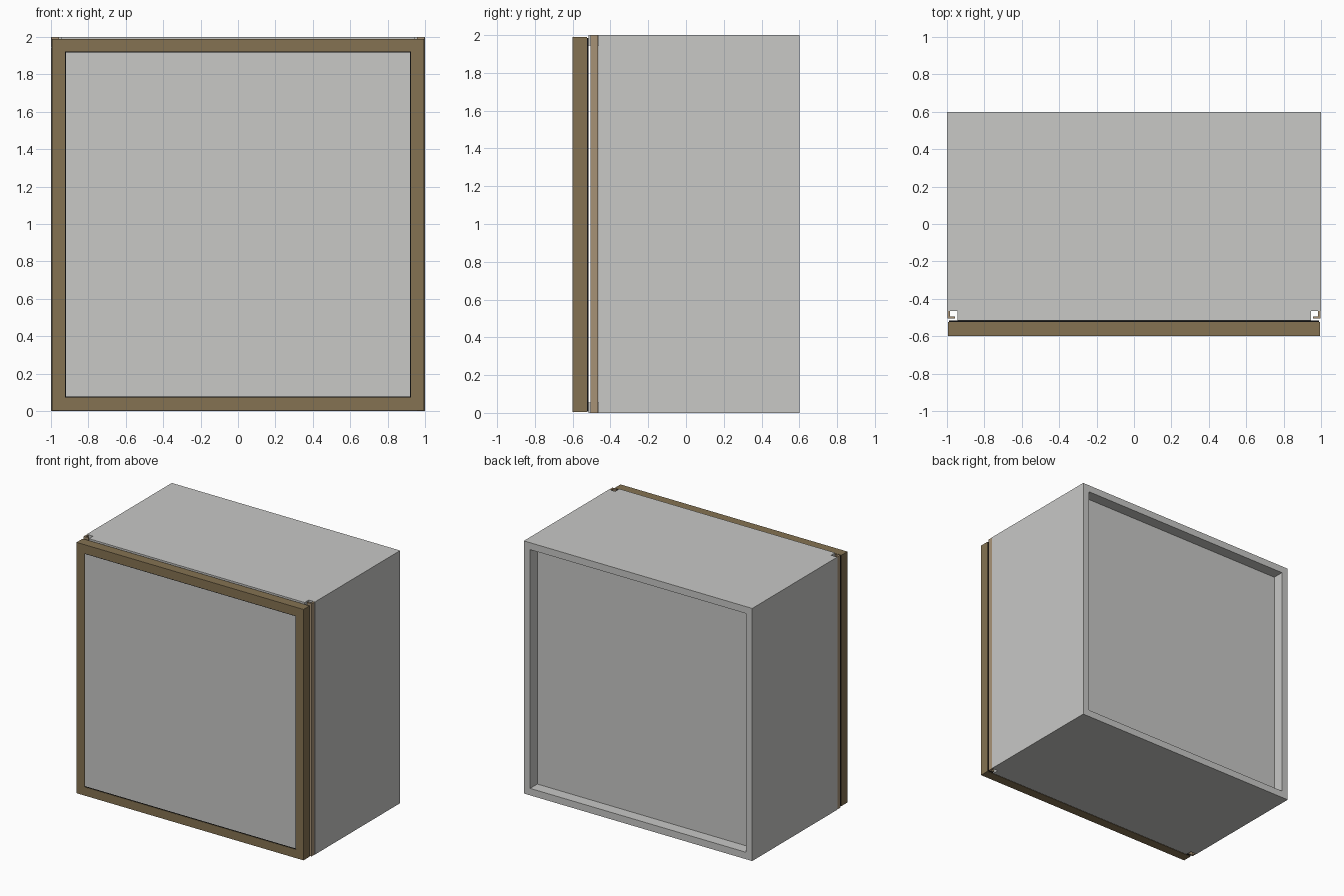
import bpy, bmesh

if "Cube" in bpy.data.objects:
    bpy.data.objects.remove(bpy.data.objects["Cube"])


def material(name, rgb):
    m = bpy.data.materials.new(name)
    m.diffuse_color = (*rgb, 1)
    m.use_nodes = True
    m.node_tree.nodes["Principled BSDF"].inputs["Base Color"].default_value = m.diffuse_color
    return m


GREY = material("light grey board", (0.58, 0.58, 0.565))
BROWN = material("brown frame", (0.235, 0.171, 0.084))
TAN = material("tan profile", (0.39, 0.29, 0.18))
BLACK = material("black seal", (0.004, 0.004, 0.004))


def finish(name, bm, mat):
    bmesh.ops.recalc_face_normals(bm, faces=bm.faces)
    me = bpy.data.meshes.new(name)
    bm.to_mesh(me)
    bm.free()
    me.materials.append(mat)
    ob = bpy.data.objects.new(name, me)
    bpy.context.collection.objects.link(ob)
    return ob


def prism(name, outline, z0, z1, mat):
    """Extrude an xy outline upwards from z0 to z1."""
    bm = bmesh.new()
    f = bm.faces.new([bm.verts.new((x, y, z0)) for x, y in outline])
    ext = bmesh.ops.extrude_face_region(bm, geom=[f])
    top = [v for v in ext["geom"] if isinstance(v, bmesh.types.BMVert)]
    bmesh.ops.translate(bm, verts=top, vec=(0, 0, z1 - z0))
    return finish(name, bm, mat)


def box(name, x0, x1, y0, y1, z0, z1, mat):
    return prism(name, [(x0, y0), (x1, y0), (x1, y1), (x0, y1)], z0, z1, mat)


def ring(name, hx, z0, z1, width, y0, y1, mat):
    """Mitred rectangular frame lying in the xz plane."""
    bm = bmesh.new()
    loops = []
    for y, w in ((y0, 0), (y0, width), (y1, width), (y1, 0)):
        a, lo, hi = hx - w, z0 + w, z1 - w
        loops.append([bm.verts.new((x, y, z)) for x, z in
                      ((-a, lo), (a, lo), (a, hi), (-a, hi))])
    for k in range(4):
        p, q = loops[k], loops[(k + 1) % 4]
        for i in range(4):
            j = (i + 1) % 4
            bm.faces.new((p[i], p[j], q[j], q[i]))
    return finish(name, bm, mat)


T = 0.055        # board thickness
FRONT = -0.516   # front edge of top and bottom boards
NOTCH = -0.464   # front edge of the sides, behind the corner profiles
BACK = 0.6
IN = 1 - T

# cabinet boards: right side is full height, top and bottom lap the left side
box("right_side", IN, 1, NOTCH, BACK, 0, 2, GREY)
box("left_side", -1, -IN, NOTCH, BACK, T, 2 - T, GREY)
board = [(-IN, FRONT), (IN, FRONT), (IN, BACK), (-1, BACK), (-1, NOTCH), (-IN, NOTCH)]
prism("bottom_board", board, 0, T, GREY)
prism("top_board", board, 2 - T, 2, GREY)

# recessed back panel
box("back_panel", -IN, IN, 0.49, 0.51, T, 2 - T, GREY)

# L-shaped corner profiles standing in the notches
for side, s in (("left", -1), ("right", 1)):
    ell = [(s * x, y) for x, y in ((0.957, -0.506), (0.998, -0.506), (0.998, -0.466),
                                   (0.985, -0.466), (0.985, -0.494), (0.957, -0.494))]
    prism(side + "_corner_profile", ell, 0, 2, TAN)

# door: frame, panel, seal round the panel and seal behind the frame
ring("door_frame", 0.994, 0.004, 1.99, 0.068, -0.6, -0.525, BROWN)
ring("panel_seal", 0.926, 0.072, 1.922, 0.006, -0.597, -0.57, BLACK)
box("door_panel", -0.92, 0.92, -0.597, -0.57, 0.078, 1.916, GREY)
ring("door_seal", 0.99, 0.008, 1.986, 0.06, -0.525, -0.517, BLACK)
